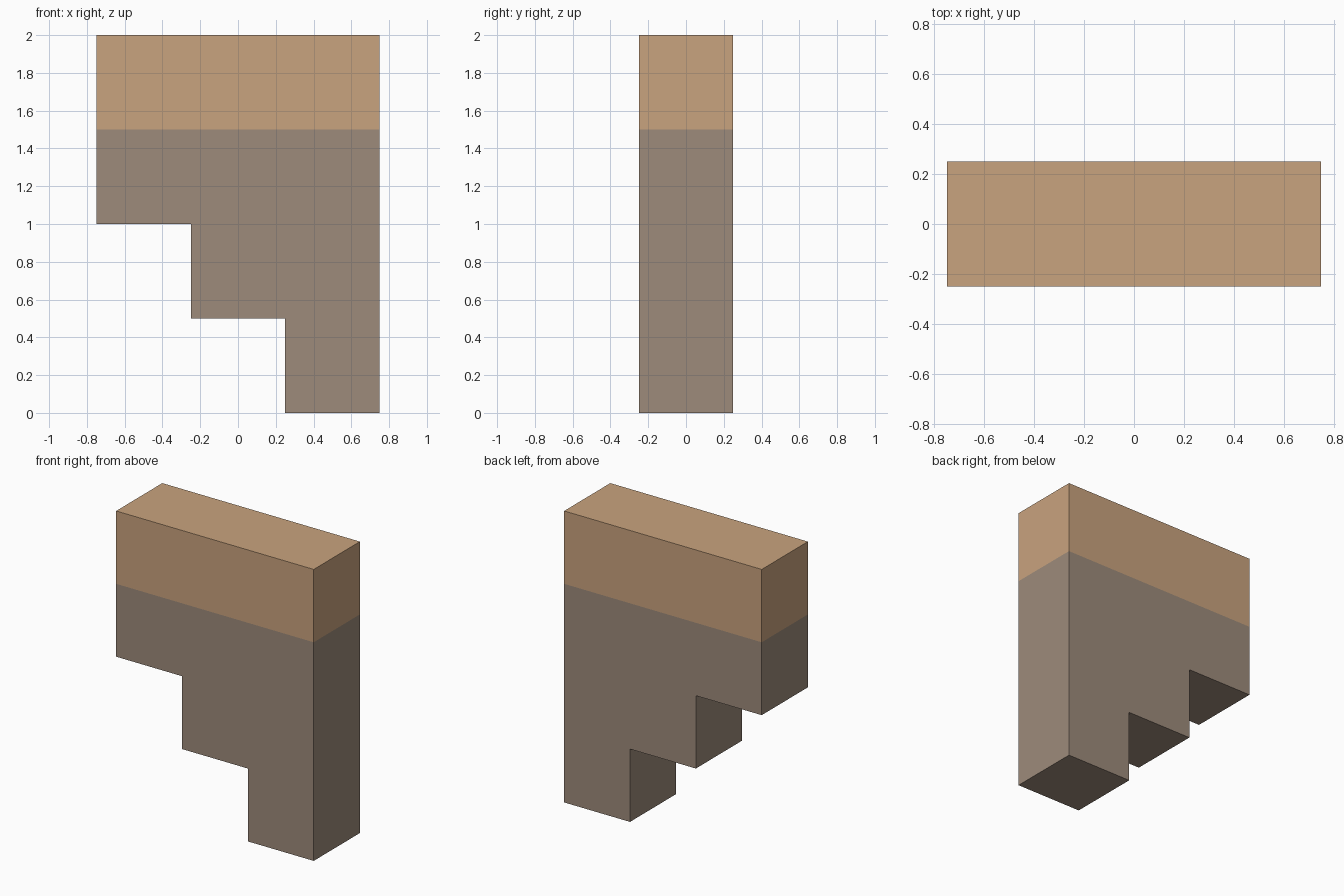
import bpy
import bmesh

if "Cube" in bpy.data.objects:
    bpy.data.objects.remove(bpy.data.objects["Cube"])


def srgb(r, g, b):
    """8-bit sRGB to linear RGBA."""
    lin = [c / 12.92 if c <= 0.04045 else ((c + 0.055) / 1.055) ** 2.4
           for c in (r / 255, g / 255, b / 255)]
    return (*lin, 1.0)


def material(name, rgb):
    mat = bpy.data.materials.new(name)
    mat.diffuse_color = srgb(*rgb)
    mat.use_nodes = True
    mat.node_tree.nodes["Principled BSDF"].inputs["Base Color"].default_value = mat.diffuse_color
    return mat


STEP = 0.5          # width and height of each step
HALF_DEPTH = 0.25
TOP = 2.0
BAND = 1.5          # height where the tan band starts

# Stepped outline in x/z: top edge, then the underside steps down to the right
outline = [(0.75, 0.0), (0.75, TOP), (-0.75, TOP)]
for i in range(3):
    x, z = -0.75 + i * STEP, 1.0 - i * STEP
    outline.append((x, z))
    if i < 2:
        outline.append((x + STEP, z))

# Extrude the outline through the depth
bm = bmesh.new()
face = bm.faces.new([bm.verts.new((x, -HALF_DEPTH, z)) for x, z in outline])
ext = bmesh.ops.extrude_face_region(bm, geom=[face])
bmesh.ops.translate(bm, vec=(0, 2 * HALF_DEPTH, 0),
                    verts=[v for v in ext["geom"] if isinstance(v, bmesh.types.BMVert)])

# Cut at the colour boundary and colour faces by height
bmesh.ops.bisect_plane(bm, geom=bm.verts[:] + bm.edges[:] + bm.faces[:],
                       plane_co=(0, 0, BAND), plane_no=(0, 0, 1))
bmesh.ops.recalc_face_normals(bm, faces=bm.faces[:])
for f in bm.faces:
    f.material_index = int(f.calc_center_bounds().z > BAND)

mesh = bpy.data.meshes.new("stepped_block")
bm.to_mesh(mesh)
bm.free()
mesh.materials.append(material("grey brown", (157, 139, 123)))
mesh.materials.append(material("tan", (201, 163, 126)))
block = bpy.data.objects.new("stepped_block", mesh)
bpy.context.collection.objects.link(block)
